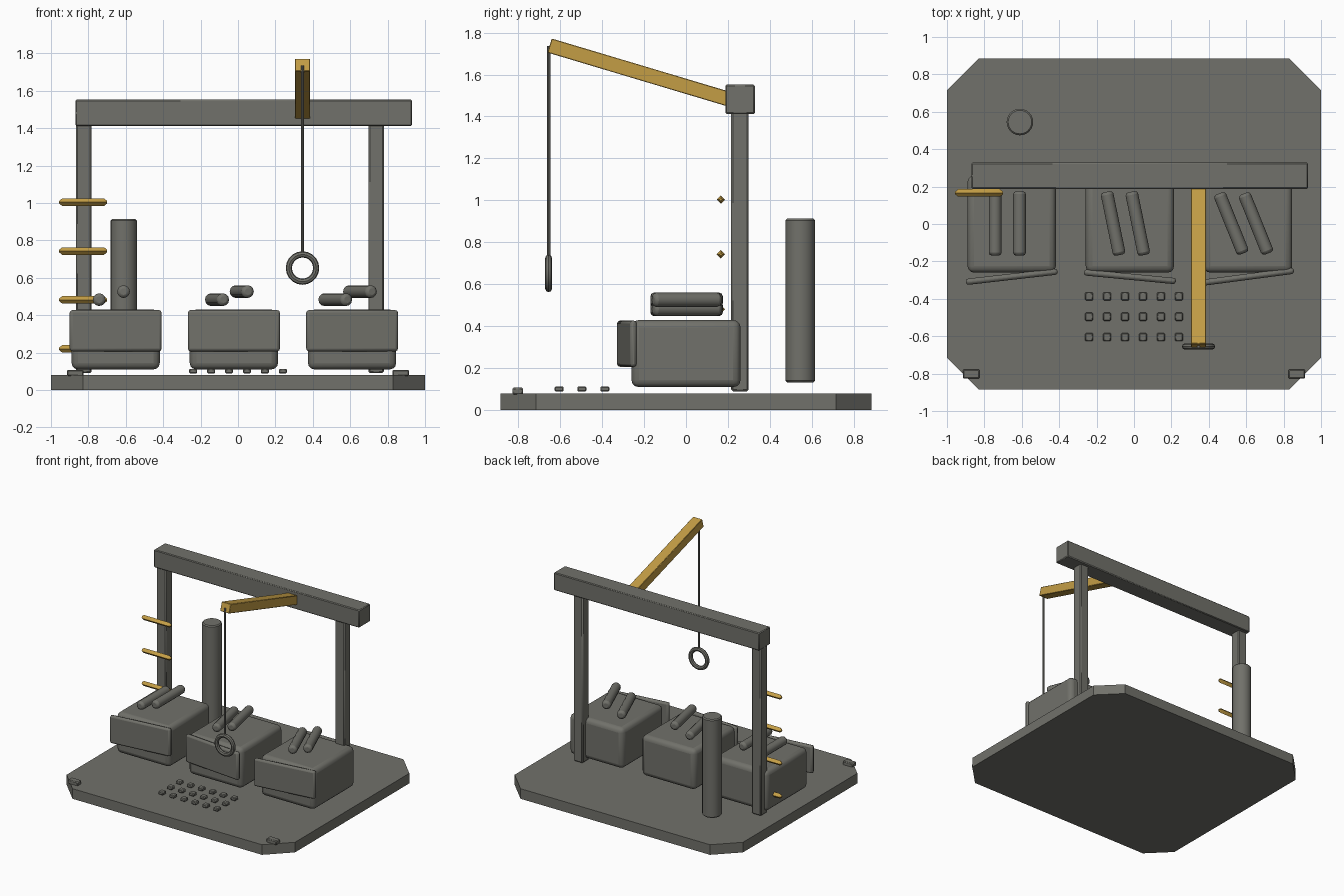
import bpy, bmesh, math
from mathutils import Matrix, Vector

if "Cube" in bpy.data.objects:
    bpy.data.objects.remove(bpy.data.objects["Cube"])


def material(name, rgb):
    m = bpy.data.materials.new(name)
    m.diffuse_color = (*rgb, 1)
    m.use_nodes = True
    m.node_tree.nodes["Principled BSDF"].inputs["Base Color"].default_value = m.diffuse_color
    return m


GREY = material("warm_grey", (0.165, 0.165, 0.145))
GOLD = material("gold", (0.55, 0.34, 0.06))


def finish(name, bm, mat, loc, rot=(0, 0, 0), bevel=0, segments=1):
    """Turn a bmesh into a placed, bevelled object."""
    bmesh.ops.recalc_face_normals(bm, faces=bm.faces)
    me = bpy.data.meshes.new(name)
    bm.to_mesh(me)
    bm.free()
    me.materials.append(mat)
    ob = bpy.data.objects.new(name, me)
    bpy.context.collection.objects.link(ob)
    ob.location, ob.rotation_euler = loc, rot
    if bevel:
        b = ob.modifiers.new("bevel", 'BEVEL')
        b.width, b.segments = bevel, segments
        b.limit_method, b.angle_limit = 'ANGLE', math.radians(50)
    bpy.ops.object.select_all(action='DESELECT')
    ob.select_set(True)
    bpy.context.view_layer.objects.active = ob
    bpy.ops.object.shade_smooth_by_angle(angle=math.radians(32))
    return ob


def box(name, size, loc, mat=GREY, rot=(0, 0, 0), bevel=0.006, segments=1):
    bm = bmesh.new()
    bmesh.ops.create_cube(bm, size=1, matrix=Matrix.Diagonal((*size, 1)))
    return finish(name, bm, mat, loc, rot, bevel, segments)


def rod(name, r, length, loc, mat=GREY, rot=(0, 0, 0), sides=16, bevel=0, segments=1):
    bm = bmesh.new()
    bmesh.ops.create_cone(bm, cap_ends=True, segments=sides, radius1=r,
                          radius2=r, depth=length)
    return finish(name, bm, mat, loc, rot, bevel, segments)


def ring(name, major, minor, loc, steps=20, sides=8):
    bm = bmesh.new()
    rows = []
    for i in range(steps):
        a = 2 * math.pi * i / steps
        row = []
        for j in range(sides):
            b = 2 * math.pi * j / sides
            d = major + minor * math.cos(b)
            row.append(bm.verts.new((d * math.cos(a), minor * math.sin(b), d * math.sin(a))))
        rows.append(row)
    for i in range(steps):
        p, q = rows[i], rows[(i + 1) % steps]
        for j in range(sides):
            k = (j + 1) % sides
            bm.faces.new((p[j], q[j], q[k], p[k]))
    return finish(name, bm, GREY, loc)


# Base slab with cut corners
bm = bmesh.new()
outline = [(0.83, -0.885), (1, -0.715), (1, 0.715), (0.83, 0.885),
           (-0.83, 0.885), (-1, 0.715), (-1, -0.715), (-0.83, -0.885)]
face = bm.faces.new([bm.verts.new((x, y, 0)) for x, y in outline])
top = bmesh.ops.extrude_face_region(bm, geom=[face])
bmesh.ops.translate(bm, vec=(0, 0, 0.08),
                    verts=[v for v in top["geom"] if isinstance(v, bmesh.types.BMVert)])
finish("base_slab", bm, GREY, (0, 0, 0))

# Corner tabs
for x in (-0.87, 0.87):
    box("corner_tab", (0.088, 0.05, 0.034), (x, -0.802, 0.091))

# Gantry: two posts and a crossbeam
for x in (-0.825, 0.738):
    box("gantry_post", (0.083, 0.083, 1.33), (x, 0.257, 0.755), bevel=0.008)
box("gantry_beam", (1.8, 0.14, 0.14), (0.03, 0.258, 1.482))

# Sloping boom with cable and hanging ring
front, back = Vector((0.345, -0.65, 1.738)), Vector((0.345, 0.22, 1.478))
span = back - front
box("boom", (0.08, span.length, 0.07), (front + back) / 2, GOLD,
    rot=(math.atan2(span.z, span.y), 0, 0), bevel=0.003)
rod("cable", 0.008, 1.0, (0.345, -0.655, 1.235), sides=8)
ring("hanging_ring", 0.073, 0.0165, (0.345, -0.655, 0.652))

# Free-standing column
rod("column", 0.071, 0.78, (-0.61, 0.545, 0.523), sides=24, bevel=0.008)

# Three consoles: body, skewed front panel, two levers
for x, panel_turn, lever_turn, levers in (
        (-0.654, 6.5, 0, (-0.742, -0.612)),
        (-0.022, -5.5, 11.5, (-0.112, 0.02)),
        (0.61, 7.5, 22, (0.52, 0.652))):
    box("console_body", (0.472, 0.52, 0.32), (x, 0, 0.27), bevel=0.035, segments=3)
    box("front_panel", (0.494, 0.033, 0.22), (x, -0.282, 0.317),
        rot=(0, 0, math.radians(panel_turn)), bevel=0.014, segments=2)
    for lx, z in zip(levers, (0.483, 0.526)):
        rod("lever", 0.034, 0.345, (lx, 0.003, z), sides=12, bevel=0.016, segments=2,
            rot=(math.pi / 2, 0, math.radians(lever_turn)))

# Ladder rungs: diamond bars with tapered ends
for z in (0.22, 0.482, 0.743, 1.004):
    bm = bmesh.new()
    rings = []
    for x, r in ((-0.128, 0.007), (-0.112, 0.02), (0.112, 0.02), (0.128, 0.007)):
        rings.append([bm.verts.new((x, r * c, r * s))
                      for c, s in ((1, 0), (0, 1), (-1, 0), (0, -1))])
    for p, q in zip(rings, rings[1:]):
        for j in range(4):
            k = (j + 1) % 4
            bm.faces.new((p[j], q[j], q[k], p[k]))
    bm.faces.new(rings[0])
    bm.faces.new(rings[-1])
    finish("ladder_rung", bm, GOLD, (-0.828, 0.166, z))

# Grid of buttons
for row in range(3):
    for col in range(6):
        box("button", (0.043, 0.043, 0.024),
            (-0.24 + col * 0.096, -0.387 - row * 0.109, 0.101), bevel=0.005)
